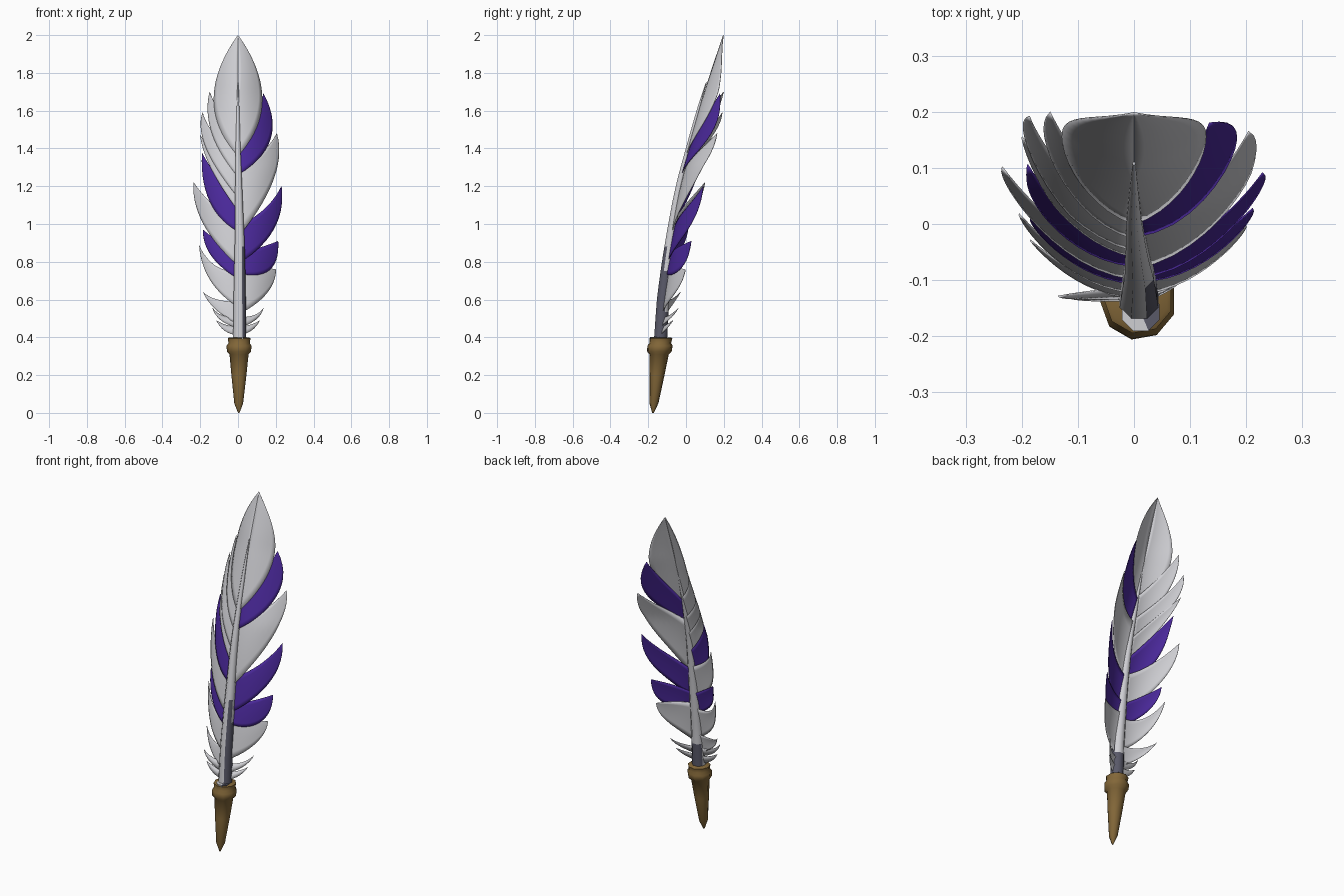
import bpy, bmesh, math
from mathutils import Vector

if "Cube" in bpy.data.objects:
    bpy.data.objects.remove(bpy.data.objects["Cube"])


def material(name, rgb):
    m = bpy.data.materials.new(name)
    m.diffuse_color = (*rgb, 1)
    m.use_nodes = True
    m.node_tree.nodes["Principled BSDF"].inputs["Base Color"].default_value = m.diffuse_color
    return m


WHITE = material("feather_white", (0.62, 0.62, 0.65))
PURPLE = material("feather_purple", (0.07, 0.022, 0.33))
SLATE = material("shaft_slate", (0.10, 0.10, 0.14))
GOLD = material("nib_gold", (0.225, 0.135, 0.04))


def lerp_table(table, z):
    for (z0, v0), (z1, v1) in zip(table, table[1:]):
        if z <= z1:
            return v0 + (v1 - v0) * (z - z0) / (z1 - z0)
    return table[-1][1]


# backward sweep of the quill, and taper of its shaft
SPINE = [(0, -.175), (.4, -.132), (.6, -.112), (.8, -.09), (1.0, -.064), (1.2, -.032),
         (1.4, .016), (1.55, .052), (1.7, .092), (1.85, .142), (2.0, .198)]
TAPER = [(.36, .038), (.6, .035), (.8, .031), (1.0, .025), (1.3, .017), (1.6, .008), (1.75, .003)]


def spine(z):
    # averaged so that the bend is smooth
    if z > 1.9 or z < .1:
        return lerp_table(SPINE, z)
    return sum(lerp_table(SPINE, z + d) for d in (-.08, -.04, 0, .04, .08)) / 5


def cupping(x, z):
    # the sides curl back, more sharply towards the top
    return 2.3 * x * x + .36 * min(max((z - 1.3) / .4, 0), 1) * x


def finish(name, bm, mats, angle=None):
    me = bpy.data.meshes.new(name)
    bm.to_mesh(me)
    bm.free()
    for m in mats:
        me.materials.append(m)
    ob = bpy.data.objects.new(name, me)
    bpy.context.collection.objects.link(ob)
    if angle:
        bpy.ops.object.select_all(action='DESELECT')
        ob.select_set(True)
        bpy.context.view_layer.objects.active = ob
        bpy.ops.object.shade_smooth_by_angle(angle=math.radians(angle))
    return ob


def loft(rings, sides):
    """Closed tube through (x, y, z, radius) rings."""
    bm = bmesh.new()
    loops = []
    for x, y, z, r in rings:
        loops.append([bm.verts.new((x + r * math.cos(a), y + r * math.sin(a), z))
                      for a in (2 * math.pi * (i + .5) / sides for i in range(sides))])
    for a, b in zip(loops, loops[1:]):
        for i in range(sides):
            j = (i + 1) % sides
            bm.faces.new((a[i], a[j], b[j], b[i]))
    bm.faces.new(loops[0][::-1])
    bm.faces.new(loops[-1])
    bm.normal_update()
    return bm


def through(a, m, b, t):
    """Quadratic curve from a through m to b."""
    c = 2 * m - (a + b) / 2
    return a * (1 - t) ** 2 + c * 2 * t * (1 - t) + b * t * t


def barb(name, side, mat, zb, zt, tip, low, up, cup=1.0, nt=14, ns=7, tilt=.012):
    """Curved vane from the shaft (zb..zt) to its tip; its lower edge overlaps in front like a shingle."""
    bm = bmesh.new()
    tip, low, up = Vector(tip), Vector(low), Vector(up)
    grid = []
    for i in range(nt + 1):
        t = i / nt
        lo = through(Vector((0, zb)), low, tip, t)
        hi = through(Vector((0, zt)), up, tip, t)
        row = []
        for j in range(ns + 1):
            s = j / ns
            x, z = lo.lerp(hi, s)
            x = max(x, 0)
            y = spine(z) + cup * cupping(x, z) + tilt * (s - .5) * (1 - t * t)
            y -= .003 * math.sin(math.pi * s) * math.sin(math.pi * t)
            row.append(bm.verts.new((side * x, y, z)))
        grid.append(row)
    for i in range(nt):
        for j in range(ns):
            q = (grid[i][j], grid[i + 1][j], grid[i + 1][j + 1], grid[i][j + 1])
            bm.faces.new(q if side > 0 else q[::-1])
    bmesh.ops.remove_doubles(bm, verts=bm.verts, dist=.0004)
    ob = finish(name, bm, [mat], 40)
    sol = ob.modifiers.new("thickness", 'SOLIDIFY')
    sol.thickness = .003
    sol.offset = 0


# top leaf, two mirrored halves
for side, word in ((1, "right"), (-1, "left")):
    barb("top_leaf_" + word, side, WHITE, 1.36, 1.66, (0, 2.0), (.128, 1.66), (0, 1.83), nt=20)

# vanes: colour, base bottom, base top, tip, lower edge midpoint, upper edge midpoint
RIGHT = [
    (PURPLE, 1.26, 1.44, (.135, 1.69), (.172, 1.45), (.085, 1.56)),
    (WHITE, .93, 1.31, (.205, 1.48), (.186, 1.23), (.125, 1.38)),
    (PURPLE, .79, .99, (.230, 1.20), (.188, .97), (.14, 1.08)),
    (PURPLE, .74, .84, (.212, .91), (.165, .755), (.13, .88)),
    (WHITE, .52, .78, (.200, .76), (.150, .63), (.12, .77)),
]
LEFT = [
    (WHITE, 1.25, 1.46, (.150, 1.70), (.138, 1.48), (.09, 1.58)),
    (WHITE, 1.14, 1.33, (.187, 1.59), (.168, 1.40), (.13, 1.48)),
    (WHITE, 1.07, 1.22, (.200, 1.47), (.140, 1.29), (.13, 1.38)),
    (PURPLE, .96, 1.11, (.190, 1.375), (.150, 1.12), (.11, 1.25)),
    (WHITE, .78, 1.01, (.235, 1.22), (.183, 1.0), (.13, 1.10)),
    (PURPLE, .71, .84, (.185, .97), (.140, .83), (.12, .92)),
    (WHITE, .56, .75, (.205, .885), (.145, .70), (.12, .78)),
    (WHITE, .47, .59, (.185, .64), (.115, .545), (.11, .60)),
]
for side, word, vanes in ((1, "right", RIGHT), (-1, "left", LEFT)):
    for n, v in enumerate(vanes, 1):
        barb(f"vane_{word}_{n}", side, *v)

# downy wisps curling up at the base
WISPS = [(.45, .51, (.135, .555), (.09, .49), (.08, .515)),
         (.41, .46, (.115, .49), (.07, .435), (.06, .465))]
for side, word in ((1, "right"), (-1, "left")):
    for n, w in enumerate(WISPS, 1):
        barb(f"wisp_{word}_{n}", side, WHITE, *w, cup=1.8 if side > 0 else -.3, nt=8, ns=2)

# shaft, set slightly forward: slate on its front right side and around its foot, white elsewhere
zs = [.36 + 1.39 * i / 32 for i in range(33)]
bm = loft([(.009 * min(1, max(0, 2 * (1.4 - z))), spine(z) - .3 * lerp_table(TAPER, z) * min(1, (z - .36) * 4),
            z, lerp_table(TAPER, z)) for z in zs], 8)
for f in bm.faces:
    z, n = f.calc_center_median().z, f.normal
    if (n.x > .2 and z < (.9 if n.y < -.3 else .74 if n.y < .3 else .55)) or (n.y > .3 and z < .55):
        f.material_index = 1
finish("shaft", bm, [WHITE, SLATE], 50)

# small seat in front of the shaft's foot, slate on the right
bm = loft([(.012, -.157, .39, .036), (.012, -.157, .403, .036)], 8)
bmesh.ops.poke(bm, faces=[f for f in bm.faces if f.normal.z > .9])
for f in bm.faces:
    f.material_index = 1 if f.calc_center_median().x > .014 else 0
finish("shaft_seat", bm, [WHITE, SLATE])

# faceted nib with a raised collar
PROFILE = [(0, .004), (.05, .024), (.2, .041), (.31, .052), (.325, .066), (.355, .068),
           (.37, .058), (.395, .062), (.4, .054)]
finish("nib", loft([(.004 + .01 * z, -.175 + .105 * z, z, r) for z, r in PROFILE], 9), [GOLD], 45)
